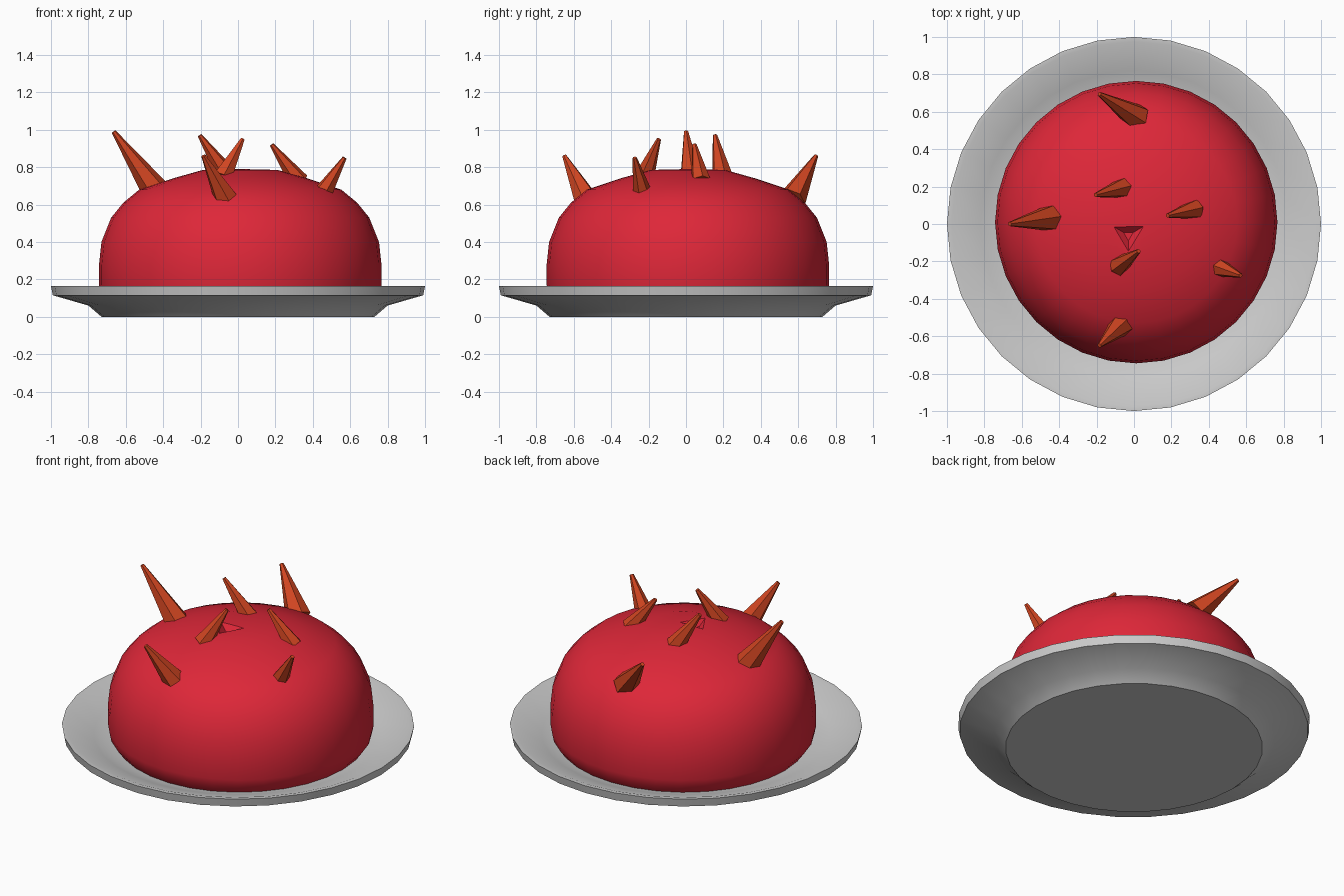
import bpy, bmesh, math
from mathutils import Vector

if "Cube" in bpy.data.objects:
    bpy.data.objects.remove(bpy.data.objects["Cube"])


def material(name, rgb):
    m = bpy.data.materials.new(name)
    m.diffuse_color = (*rgb, 1)
    m.use_nodes = True
    m.node_tree.nodes["Principled BSDF"].inputs["Base Color"].default_value = m.diffuse_color
    return m


def add_object(name, bm, mat=None):
    bmesh.ops.recalc_face_normals(bm, faces=bm.faces)
    me = bpy.data.meshes.new(name)
    bm.to_mesh(me)
    bm.free()
    ob = bpy.data.objects.new(name, me)
    bpy.context.collection.objects.link(ob)
    if mat:
        me.materials.append(mat)
    return ob


def smooth(ob, angle):
    bpy.ops.object.select_all(action='DESELECT')
    ob.select_set(True)
    bpy.context.view_layer.objects.active = ob
    bpy.ops.object.shade_smooth_by_angle(angle=math.radians(angle))


def lathe(name, profile, sides, centre=(0, 0), mat=None):
    bm = bmesh.new()
    vs = [bm.verts.new((r + centre[0], centre[1], z)) for r, z in profile]
    es = [bm.edges.new(p) for p in zip(vs, vs[1:])]
    bmesh.ops.spin(bm, geom=vs + es, cent=(*centre, 0), axis=(0, 0, 1),
                   angle=math.tau, steps=sides, use_duplicate=False)
    bmesh.ops.remove_doubles(bm, verts=bm.verts, dist=1e-4)
    return add_object(name, bm, mat)


def cone_between(name, a, b, r1, r2, sides, mat=None):
    a, b = Vector(a), Vector(b)
    d = b - a
    bm = bmesh.new()
    bmesh.ops.create_cone(bm, cap_ends=True, segments=sides,
                          radius1=r1, radius2=r2, depth=d.length)
    bm.transform(d.to_track_quat('Z', 'Y').to_matrix().to_4x4())
    bmesh.ops.translate(bm, verts=bm.verts, vec=(a + b) / 2)
    return add_object(name, bm, mat)


red = material("red_glaze", (0.73, 0.02, 0.04))
orange = material("orange_spike", (0.64, 0.06, 0.015))

# plate with raised rim and shallow dish
plate = lathe("plate", [(0, 0), (0.73, 0), (0.8, 0.06), (0.99, 0.115),
                        (1, 0.165), (0.975, 0.165), (0.82, 0.11),
                        (0.7, 0.07), (0, 0.07)], 32)
smooth(plate, 35)

# dome pudding
dome = lathe("dome", [(0, 0.06), (0.7, 0.06), (0.745, 0.12), (0.755, 0.17),
                      (0.755, 0.28), (0.742, 0.4), (0.69, 0.53),
                      (0.625, 0.61), (0.54, 0.68), (0.36, 0.74),
                      (0.2, 0.785), (0, 0.79)], 32, (0.012, 0.01), red)

# shallow nick on the crown
nick = cone_between("crown_nick_cutter", (-0.03, -0.06, 0.755),
                    (-0.03, -0.06, 0.86), 0.03, 0.22, 3)
nick.hide_render = True
nick.hide_set(True)
cut = dome.modifiers.new("nick", 'BOOLEAN')
cut.operation = 'DIFFERENCE'
cut.solver = 'EXACT'
cut.object = nick
smooth(dome, 45)

# spikes: base centre, tip, base radius
spikes = [
    ((-0.46, 0.03, 0.70), (-0.665, 0.0, 0.99), 0.075),
    ((-0.07, 0.19, 0.77), (-0.205, 0.155, 0.97), 0.058),
    ((0.31, 0.075, 0.745), (0.18, 0.045, 0.92), 0.055),
    ((-0.07, -0.215, 0.77), (0.025, -0.145, 0.95), 0.055),
    ((0.475, -0.24, 0.695), (0.57, -0.275, 0.85), 0.05),
    ((-0.08, -0.55, 0.66), (-0.185, -0.65, 0.86), 0.065),
    ((0.0, 0.58, 0.65), (-0.185, 0.695, 0.86), 0.075),
]
for i, (base, tip, r) in enumerate(spikes, 1):
    base, tip = Vector(base), Vector(tip)
    root = base - (tip - base).normalized() * 0.03
    cone_between(f"spike_{i}", root, tip, r, 0.012, 6, orange)
